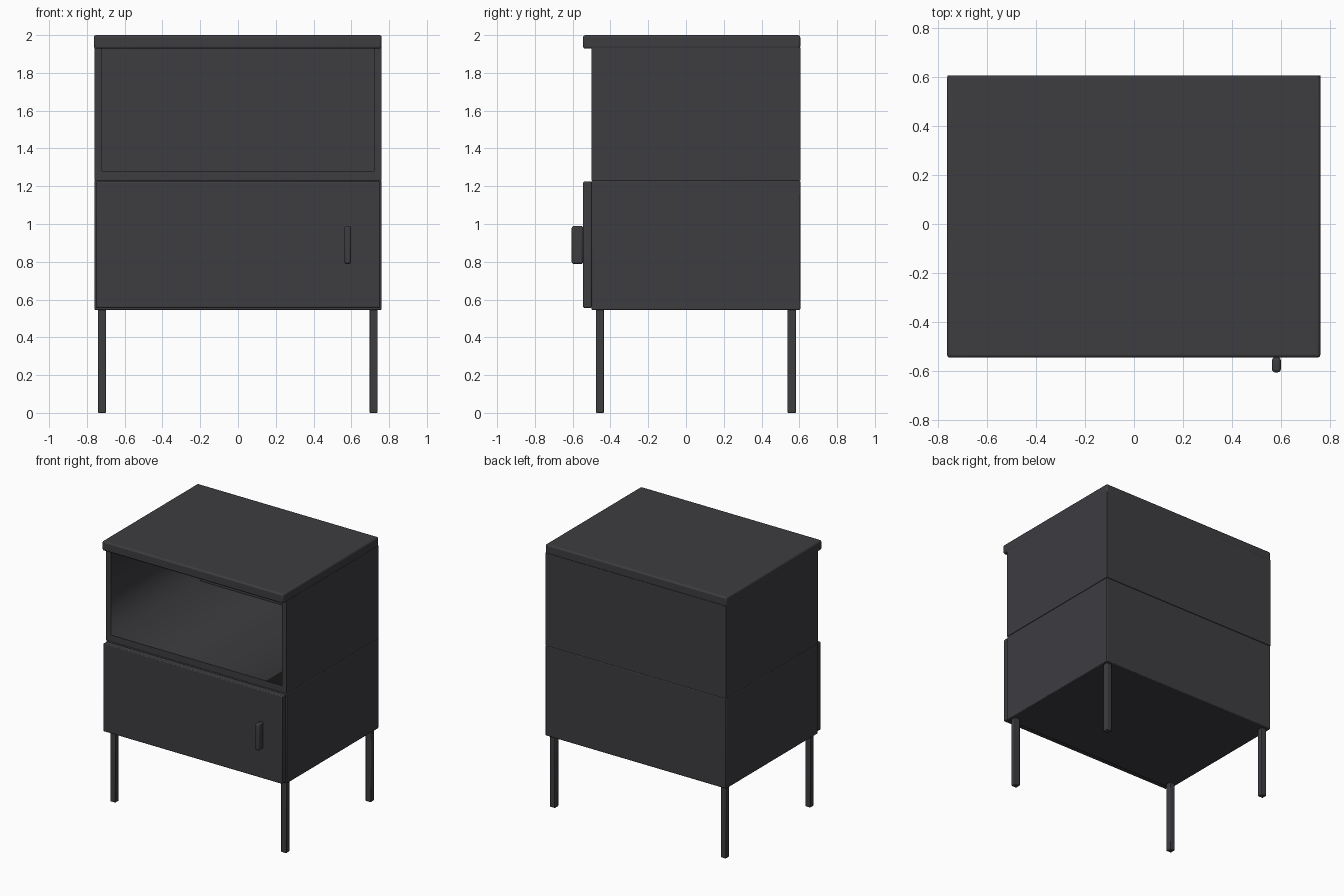
import bpy, bmesh

if "Cube" in bpy.data.objects:
    bpy.data.objects.remove(bpy.data.objects["Cube"], do_unlink=True)


def make_material(name, rgb):
    m = bpy.data.materials.new(name)
    m.use_nodes = True
    color = (*rgb, 1.0)
    m.diffuse_color = color
    bsdf = next(n for n in m.node_tree.nodes if n.type == 'BSDF_PRINCIPLED')
    bsdf.inputs["Base Color"].default_value = color
    return m


charcoal = make_material("charcoal", (0.047, 0.045, 0.051))


def box(name, x, y, z, bevel=0.0, segments=2):
    """Box from (min, max) ranges with optionally rounded edges."""
    lo, hi = zip(x, y, z)
    bm = bmesh.new()
    bmesh.ops.create_cube(bm, size=1)
    for v in bm.verts:
        v.co = [a + (b - a) * (c + 0.5) for a, b, c in zip(lo, hi, v.co)]
    mesh = bpy.data.meshes.new(name)
    bm.to_mesh(mesh)
    bm.free()
    mesh.materials.append(charcoal)
    ob = bpy.data.objects.new(name, mesh)
    bpy.context.collection.objects.link(ob)
    if bevel:
        mod = ob.modifiers.new("rounded_edges", 'BEVEL')
        mod.width = bevel
        mod.segments = segments
    bpy.ops.object.select_all(action='DESELECT')
    ob.select_set(True)
    bpy.context.view_layer.objects.active = ob
    bpy.ops.object.shade_smooth_by_angle(angle=0.6)
    return ob


def shelf_box(name, x, y, z, wall, floor, back):
    """Compartment open at the front and top, made by insetting and pushing faces."""
    ob = box(name, x, y, z)
    bm = bmesh.new()
    bm.from_mesh(ob.data)
    bm.faces.ensure_lookup_table()
    front = min(bm.faces, key=lambda f: f.calc_center_median().y)
    ret = bmesh.ops.inset_individual(bm, faces=[front], thickness=wall)
    # The rim keeps a floor and side walls; the opening runs up to the top slab
    for v in front.verts:
        v.co.x = x[0] + wall if v.co.x < 0 else x[1] - wall
        v.co.z = z[0] + floor if v.co.z < sum(z) / 2 else z[1] - 0.004
    ext = bmesh.ops.extrude_face_region(bm, geom=[front])
    bmesh.ops.translate(bm, vec=(0, y[1] - y[0] - back, 0),
                        verts=[g for g in ext["geom"] if isinstance(g, bmesh.types.BMVert)])
    if front.is_valid:
        bmesh.ops.delete(bm, geom=[front], context='FACES_ONLY')
    bmesh.ops.recalc_face_normals(bm, faces=bm.faces)
    bm.to_mesh(ob.data)
    bm.free()
    return ob


# Carcass: closed cupboard below, open shelf above, overhanging top
box("lower_cabinet", (-0.76, 0.76), (-0.5, 0.605), (0.545, 1.23), 0.006)
shelf_box("open_shelf", (-0.76, 0.76), (-0.5, 0.605), (1.23, 1.934), 0.04, 0.05, 0.03)
box("top_slab", (-0.763, 0.76), (-0.545, 0.605), (1.928, 2.0), 0.012, 3)

# Door with pull handle
box("door", (-0.753, 0.753), (-0.545, -0.499), (0.556, 1.224), 0.006)
box("door_handle", (0.563, 0.599), (-0.605, -0.544), (0.788, 0.99), 0.012, 3)

# Four slim legs
for side, cx in (("right", -0.72), ("left", 0.717)):
    for end, cy in (("front", -0.455), ("back", 0.56)):
        box(f"{end}_{side}_leg", (cx - 0.022, cx + 0.022),
            (cy - 0.022, cy + 0.022), (0.0, 0.55), 0.005)
